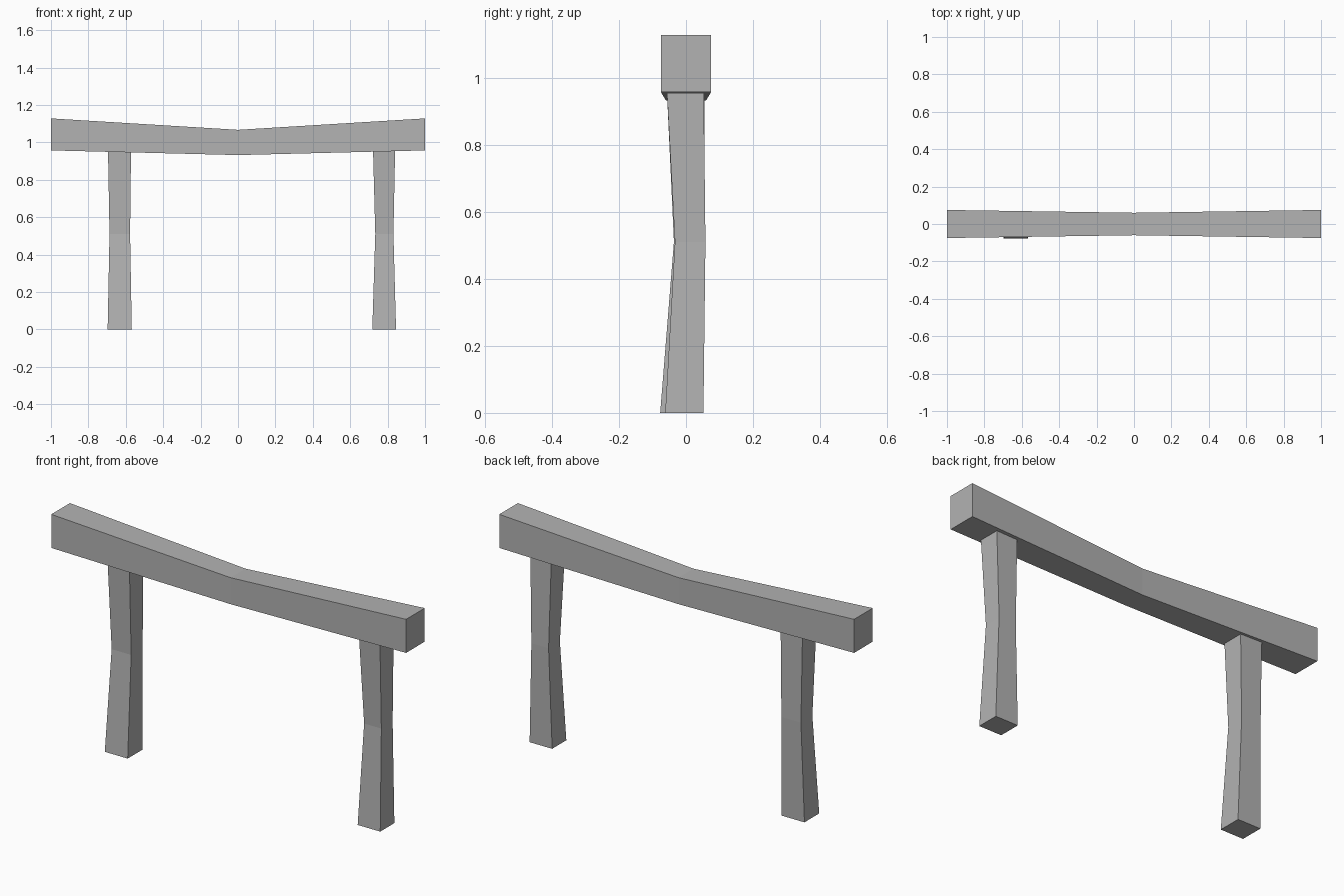
import bpy
import bmesh

cube = bpy.data.objects.get("Cube")
if cube:
    bpy.data.objects.remove(cube, do_unlink=True)

# One flat grey for the whole frame
grey = bpy.data.materials.new("plain grey")
grey.use_nodes = True
colour = (0.45, 0.45, 0.45, 1)
grey.diffuse_color = colour
grey.node_tree.nodes["Principled BSDF"].inputs["Base Color"].default_value = colour


def loft(name, rings):
    """Join four-sided rings into a closed, flat-shaded timber."""
    bm = bmesh.new()
    loops = [[bm.verts.new(p) for p in ring] for ring in rings]
    for a, b in zip(loops, loops[1:]):
        for i in range(4):
            j = (i + 1) % 4
            bm.faces.new((a[i], a[j], b[j], b[i]))
    bm.faces.new(loops[0][::-1])
    bm.faces.new(loops[-1])
    bmesh.ops.recalc_face_normals(bm, faces=bm.faces)
    mesh = bpy.data.meshes.new(name)
    bm.to_mesh(mesh)
    bm.free()
    mesh.materials.append(grey)
    obj = bpy.data.objects.new(name, mesh)
    bpy.context.collection.objects.link(obj)
    return obj


def leg(name, sections):
    """Each section is (z, x_min, x_max, y_min, y_max)."""
    loft(name, [[(x0, y0, z), (x1, y0, z), (x1, y1, z), (x0, y1, z)]
                for z, x0, x1, y0, y1 in sections])


# Crossbeam, pinched and sagging in the middle: (x, half depth, bottom, top)
beam = [(-1, 0.075, 0.957, 1.128), (0, 0.06, 0.932, 1.067), (1, 0.075, 0.957, 1.128)]
loft("crossbeam", [[(x, -d, low), (x, d, low), (x, d, high), (x, -d, high)]
                   for x, d, low, high in beam])

# Posts, narrowed and bowed backwards at mid height
leg("right_post", [(0, -0.697, -0.568, -0.077, 0.042),
                   (0.51, -0.687, -0.577, -0.036, 0.056),
                   (0.96, -0.695, -0.572, -0.057, 0.055)])
leg("left_post", [(0, 0.718, 0.845, -0.062, 0.052),
                  (0.51, 0.734, 0.831, -0.033, 0.058),
                  (0.96, 0.722, 0.84, -0.057, 0.053)])
